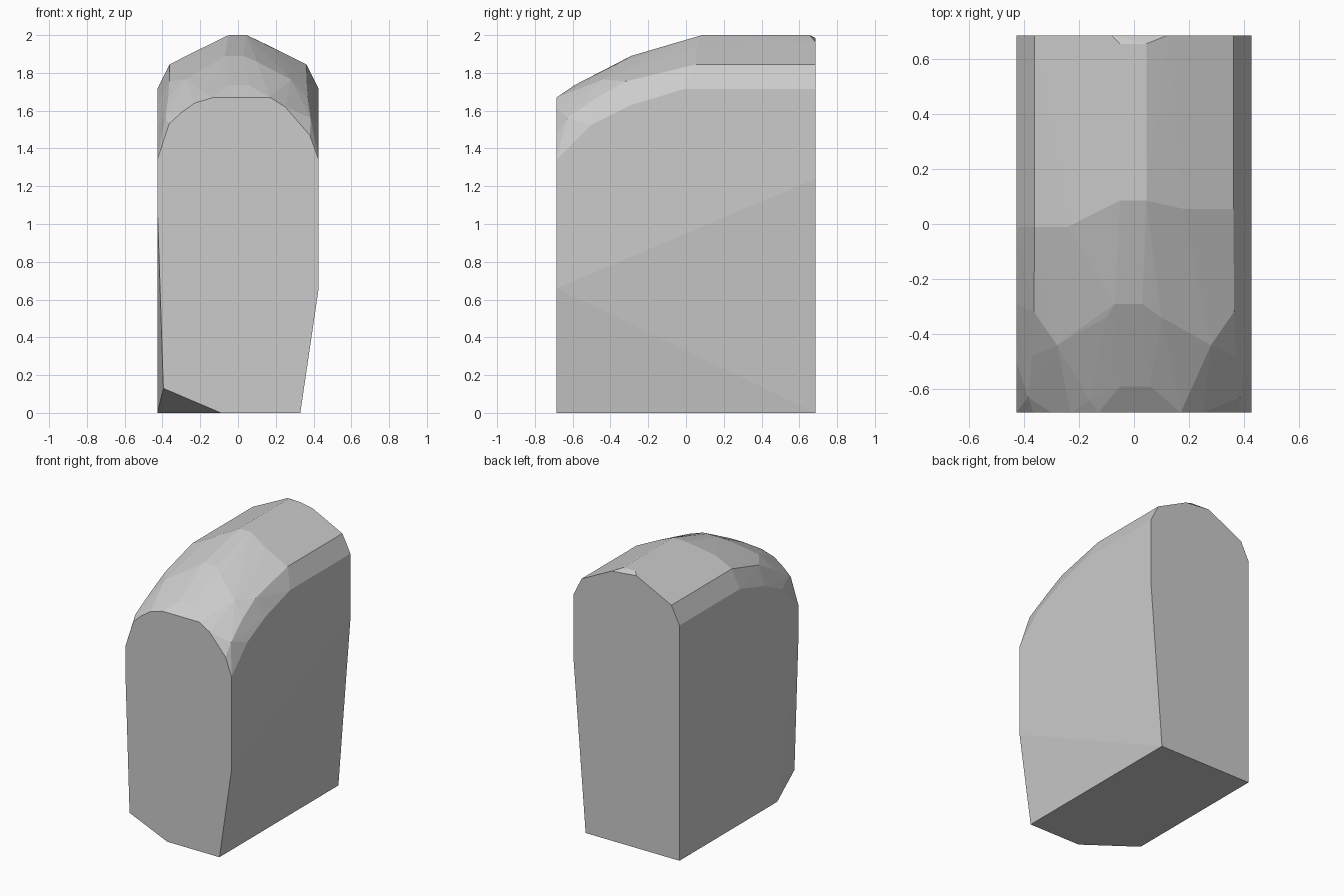
import bpy, bmesh, math

if "Cube" in bpy.data.objects:
    bpy.data.objects.remove(bpy.data.objects["Cube"])

HALF_W, HALF_L = 0.427, 0.685
pts = []


def section(y, profile):
    """Add an (x, z) outline at depth y."""
    pts.extend((x, y, z) for x, z in profile)


def pair(x, y, z):
    """Add a point and its mirror image."""
    pts.extend([(x, y, z), (-x, y, z)])


# Base: right side tapers in, front left corner is chipped away
section(HALF_L, [(-HALF_W, 0), (0.33, 0), (HALF_W, 1.24)])
section(-HALF_L, [(0.33, 0), (-0.09, 0), (-0.395, 0.13), (-HALF_W, 1.1), (HALF_W, 0.66)])
pts.append((-HALF_W, -0.44, 0))

# Front face upper outline
section(-HALF_L, [(-HALF_W, 1.34), (-0.365, 1.53), (-0.30, 1.59), (-0.23, 1.64),
                  (-0.13, 1.67), (0.17, 1.67), (0.25, 1.62), (0.38, 1.47), (HALF_W, 1.34)])

# Straight roof, with its back ridge edge clipped
pair(HALF_W, HALF_L, 1.715)
pair(0.362, HALF_L, 1.845)
section(HALF_L, [(-0.08, 1.985), (0.12, 1.965)])
section(0.655, [(-0.05, 2), (0.045, 2)])
section(0.085, [(-0.05, 2), (0.045, 2)])
section(0.055, [(0.18, 1.935), (0.362, 1.845)])
section(-0.01, [(-0.24, 1.907), (-0.362, 1.845), (HALF_W, 1.715), (-HALF_W, 1.715)])

# Rounded front shoulder, from the sides to the crown
for y, z in [(-0.29, 1.63), (-0.50, 1.525)]:
    pair(HALF_W, y, z)
pair(0.363, -0.32, 1.755)
pair(0.37, -0.48, 1.665)
pair(0.385, -0.63, 1.56)
pair(0.28, -0.44, 1.765)
pair(0.28, -0.63, 1.635)
pair(0.10, -0.34, 1.86)
section(-0.29, [(-0.07, 1.89), (0.03, 1.89)])
section(-0.59, [(-0.05, 1.735), (0.06, 1.735)])
section(-0.64, [(-0.16, 1.69), (0.16, 1.69)])

# Faceted body skin
bm = bmesh.new()
verts = [bm.verts.new(p) for p in pts]
hull = bmesh.ops.convex_hull(bm, input=verts)
loose = [v for v in bm.verts if not v.link_faces]
bmesh.ops.delete(bm, geom=loose, context='VERTS')
bmesh.ops.dissolve_limit(bm, angle_limit=math.radians(0.5),
                         verts=bm.verts[:], edges=bm.edges[:])
bmesh.ops.recalc_face_normals(bm, faces=bm.faces[:])
mesh = bpy.data.meshes.new("faceted_block")
bm.to_mesh(mesh)
bm.free()
bpy.context.collection.objects.link(bpy.data.objects.new("faceted_block", mesh))
